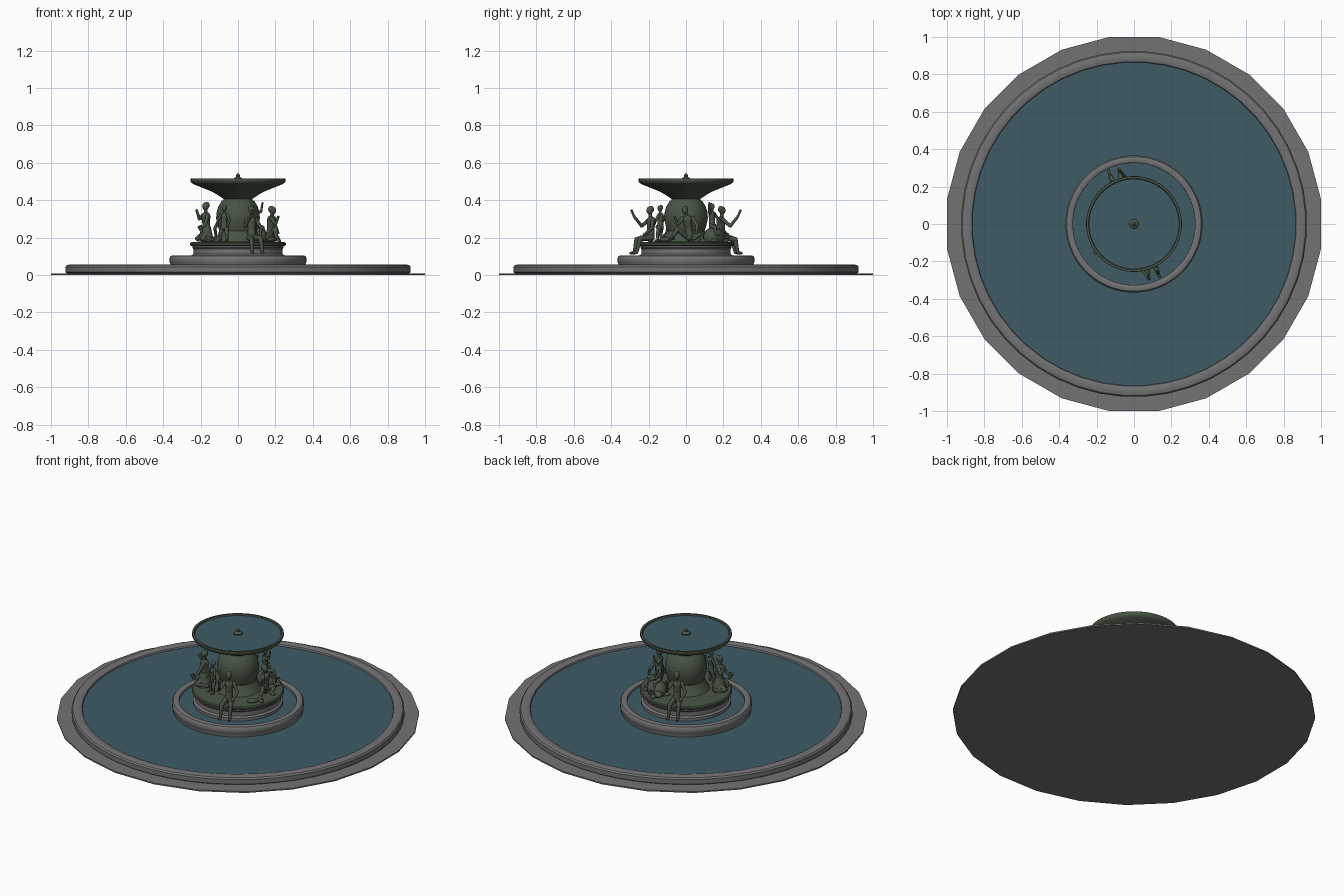
import bpy, bmesh
from math import pi, cos, radians
from mathutils import Vector, Matrix

if "Cube" in bpy.data.objects:
    bpy.data.objects.remove(bpy.data.objects["Cube"])


def material(name, rgb):
    m = bpy.data.materials.new(name)
    m.use_nodes = True
    m.diffuse_color = (*rgb, 1)
    m.node_tree.nodes["Principled BSDF"].inputs["Base Color"].default_value = (*rgb, 1)
    return m


stone = material("grey stone", (0.17, 0.17, 0.17))
bronze = material("green bronze", (0.065, 0.088, 0.058))
water = material("teal water", (0.05, 0.105, 0.13))


def finish(name, bm, mat, angle=35):
    bmesh.ops.recalc_face_normals(bm, faces=bm.faces)
    mesh = bpy.data.meshes.new(name)
    bm.to_mesh(mesh)
    bm.free()
    mesh.materials.append(mat)
    mesh.polygons.foreach_set("use_smooth", [True] * len(mesh.polygons))
    mesh.set_sharp_from_angle(angle=radians(angle))
    ob = bpy.data.objects.new(name, mesh)
    bpy.context.collection.objects.link(ob)
    return ob


def lathe(name, profile, mat, sides=48, ring=False, angle=35):
    """Turn an (r, z) profile around z; a ring profile is closed on itself."""
    bm = bmesh.new()
    turn = Matrix.Rotation(pi / sides, 3, "Z")
    verts = [bm.verts.new(turn @ Vector((r, 0, z))) for r, z in profile]
    pairs = list(zip(verts, verts[1:]))
    if ring:
        pairs.append((verts[-1], verts[0]))
    edges = [bm.edges.new(p) for p in pairs]
    bmesh.ops.spin(bm, geom=verts + edges, cent=(0, 0, 0), axis=(0, 0, 1),
                   angle=2 * pi, steps=sides, use_merge=True)
    bmesh.ops.remove_doubles(bm, verts=bm.verts, dist=1e-5)
    return finish(name, bm, mat, angle)


def disc(name, radius, z, mat, sides=48):
    return lathe(name, [(0, z - .008), (radius, z - .008), (radius, z), (0, z)], mat, sides)


# Paving and large basin
r = 1 / cos(pi / 24)
lathe("paving", [(0, 0), (r, 0), (r, .008), (0, .008)], stone, 24)
lathe("basin_rim", [(.865, .008), (.915, .008), (.925, .015), (.925, .043), (.918, .052),
                    (.905, .056), (.878, .056), (.868, .052), (.865, .045)], stone, ring=True)
disc("basin_water", .868, .042, water)

# Raised inner basin
lathe("inner_basin_rim", [(.325, .035), (.362, .035), (.362, .06), (.367, .068), (.367, .092),
                          (.36, .102), (.35, .105), (.335, .105), (.327, .1)], stone, ring=True)
disc("inner_basin_water", .33, .088, water)

# Stepped pedestal with a bronze top
lathe("pedestal", [(0, .04), (.25, .04), (.25, .105), (.238, .112), (.238, .138),
                   (.245, .146), (.245, .158), (0, .158)], stone)
lathe("pedestal_top", [(0, .155), (.25, .155), (.256, .16), (.256, .17), (.25, .175),
                       (.15, .18), (0, .18)], bronze)

# Vase-shaped stem and upper bowl
lathe("stem", [(0, .17), (.135, .175), (.125, .19), (.112, .21), (.1, .235), (.108, .26),
               (.117, .3), (.116, .33), (.106, .365), (.09, .392), (.078, .402),
               (.075, .412), (0, .412)], bronze)
lathe("bowl", [(0, .4), (.075, .405), (.09, .415), (.115, .432), (.15, .45), (.195, .468),
               (.238, .485), (.25, .493), (.256, .505), (.255, .515), (.243, .515),
               (.238, .5), (0, .495)], bronze)
disc("bowl_water", .24, .507, water)
lathe("spout", [(0, .5), (.024, .5), (.026, .514), (.018, .52), (.01, .524),
                (.012, .532), (.006, .54), (0, .548)], bronze, 16)


# Figure building blocks
def limb(bm, a, b, r1, r2):
    a, b = Vector(a), Vector(b)
    d = b - a
    m = Matrix.Translation((a + b) / 2) @ d.to_track_quat("Z", "Y").to_matrix().to_4x4()
    bmesh.ops.create_cone(bm, cap_ends=True, segments=10, radius1=r1, radius2=r2,
                          depth=d.length, matrix=m)


def ball(bm, p, size):
    m = Matrix.Translation(p) @ Matrix.Diagonal((*size, 1))
    bmesh.ops.create_uvsphere(bm, u_segments=12, v_segments=8, radius=1, matrix=m)


def chain(bm, points, radii):
    for i in range(len(points) - 1):
        limb(bm, points[i], points[i + 1], radii[i], radii[i + 1])
    for p, rad in zip(points, radii):
        ball(bm, p, (rad,) * 3)


def figure(name, azimuth, hip, chest, head, arms, legs, scale=1.0):
    """Local x points away from the stem, y sideways; limbs run from the body outward."""
    bm = bmesh.new()
    s = scale
    hip, chest, head = Vector(hip), Vector(chest), Vector(head)
    chain(bm, [hip, (hip + chest) / 2, chest], [.024 * s, .02 * s, .025 * s])
    limb(bm, chest, head, .011 * s, .009 * s)
    ball(bm, head, (.018 * s, .015 * s, .022 * s))
    ball(bm, head + Vector((-.008, 0, .006)) * s, (.016 * s, .017 * s, .018 * s))
    for side, arm, leg in zip((-1, 1), arms, legs):
        shoulder = chest + Vector((0, side * .027 * s, .008 * s))
        chain(bm, [shoulder, *arm], [.011 * s, .009 * s, .007 * s])
        chain(bm, [hip + Vector((0, side * .014 * s, 0)), *leg],
              [.017 * s, .013 * s, .008 * s])
        foot = Vector(leg[-1])
        limb(bm, foot, foot + Vector((.025 * s, 0, -.004 * s)), .009 * s, .006 * s)
    ob = finish(name, bm, bronze, 60)
    ob.rotation_euler.z = radians(azimuth)
    return ob


# Two seated figures, legs hanging over the edge on opposite sides
for label, az in (("front", -69), ("back", 111)):
    figure("seated_figure_" + label, az, (.205, 0, .2), (.2, 0, .288), (.208, 0, .345),
           arms=[[(.235, -.05, .262), (.285, -.035, .315)],
                 [(.215, .05, .25), (.252, .03, .215)]],
           legs=[[(.272, -.026, .19), (.285, -.03, .12)],
                 [(.272, .026, .197), (.292, .026, .12)]])
    bm = bmesh.new()
    limb(bm, (.275, -.036, .295), (.3, -.034, .348), .005, .007)
    finish("held_reed_" + label, bm, bronze, 60).rotation_euler.z = radians(az)

# Kneeling robed figure
figure("kneeling_figure", 205, (.185, 0, .225), (.19, 0, .312), (.192, 0, .367),
       arms=[[(.205, -.05, .3), (.225, -.04, .345)], [(.215, .05, .275), (.245, .05, .24)]],
       legs=[[(.225, -.03, .195), (.165, -.035, .19)], [(.225, .03, .195), (.165, .035, .19)]])
bm = bmesh.new()
limb(bm, (.19, 0, .178), (.187, 0, .26), .045, .024)
limb(bm, (.235, .05, .228), (.25, .05, .262), .007, .013)
finish("kneeling_robe", bm, bronze, 60).rotation_euler.z = radians(205)

# Leaning figure with spread legs
figure("leaning_figure", 0, (.17, .02, .205), (.18, .008, .295), (.185, -.005, .345),
       arms=[[(.2, -.045, .27), (.215, -.06, .31)], [(.2, .06, .265), (.215, .055, .225)]],
       legs=[[(.2, -.045, .245), (.205, -.085, .187)], [(.2, .07, .215), (.205, .03, .187)]])

# Child riding a domed animal, with one arm raised
bm = bmesh.new()
ball(bm, (.175, 0, .2), (.055, .07, .055))
ball(bm, (.2, .08, .205), (.022, .026, .018))
for x in (.14, .215):
    for y in (-.055, .05):
        ball(bm, (x, y, .184), (.022, .018, .01))
finish("domed_animal", bm, bronze, 60).rotation_euler.z = radians(58)
figure("riding_child", 58, (.165, 0, .262), (.163, 0, .325), (.165, 0, .367),
       arms=[[(.17, -.04, .34), (.175, -.045, .385)], [(.18, .035, .3), (.2, .03, .28)]],
       legs=[[(.2, -.03, .255), (.215, -.04, .215)], [(.2, .03, .255), (.215, .04, .215)]],
       scale=.75)

# Small standing figure against the stem, with a fish beside it
figure("standing_child", -118, (.155, 0, .255), (.155, 0, .315), (.158, 0, .356),
       arms=[[(.165, -.035, .29), (.185, -.025, .265)], [(.165, .035, .29), (.18, .03, .26)]],
       legs=[[(.163, -.018, .22), (.16, -.02, .186)], [(.163, .018, .22), (.16, .02, .186)]],
       scale=.75)
bm = bmesh.new()
ball(bm, (.215, 0, .19), (.018, .035, .013))
limb(bm, (.215, .028, .19), (.215, .055, .2), .004, .014)
finish("fish", bm, bronze, 60).rotation_euler.z = radians(-32)
